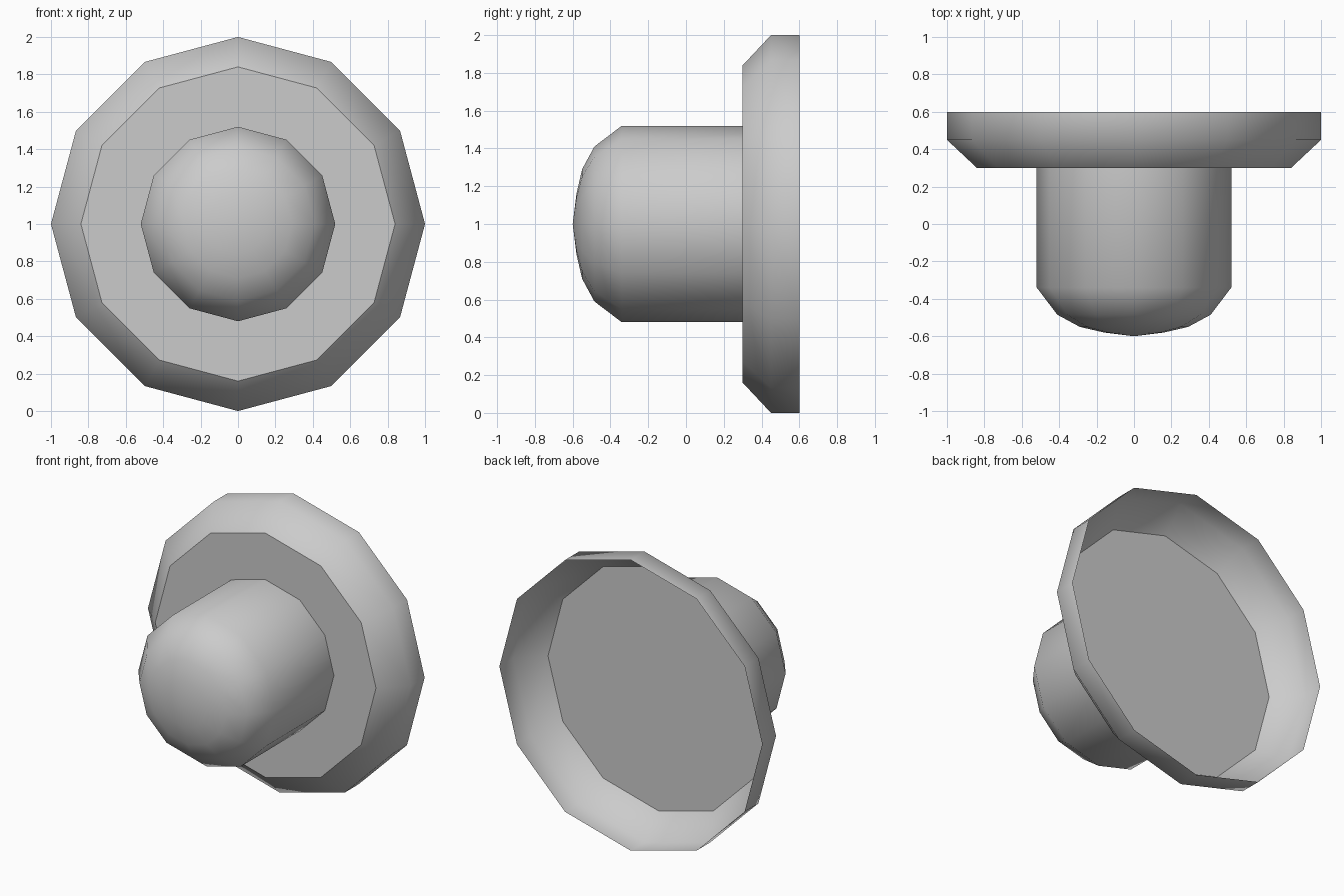
import bpy, bmesh, math

if "Cube" in bpy.data.objects:
    bpy.data.objects.remove(bpy.data.objects["Cube"])

SIDES = 12
AXIS_Z = 1.0


def lathe(name, profile, flat_cap=False):
    """Turn (y, radius) points around the horizontal y axis; radius 0 is a tip."""
    bm = bmesh.new()
    rings = []
    for y, r in profile:
        if r == 0:
            rings.append([bm.verts.new((0, y, AXIS_Z))] * SIDES)
            continue
        angles = [2 * math.pi * i / SIDES for i in range(SIDES)]
        rings.append([bm.verts.new((r * math.cos(a), y, AXIS_Z + r * math.sin(a)))
                      for a in angles])
    for a, b in zip(rings, rings[1:]):
        for i in range(SIDES):
            j = (i + 1) % SIDES
            corners = list(dict.fromkeys((a[i], a[j], b[j], b[i])))
            bm.faces.new(corners[::-1]).smooth = True
    if flat_cap:
        cap = bm.faces.new(rings[0])
        for e in cap.edges:
            e.smooth = False
    bm.normal_update()
    # Make the front end face -y
    front = min(bm.faces, key=lambda f: f.calc_center_median().y)
    if front.normal.y > 0:
        bmesh.ops.reverse_faces(bm, faces=bm.faces[:])
    bmesh.ops.recalc_face_normals(bm, faces=bm.faces[:])
    bm.normal_update()
    front = min(bm.faces, key=lambda f: f.calc_center_median().y)
    if front.normal.y > 0:
        bmesh.ops.reverse_faces(bm, faces=bm.faces[:])
    mesh = bpy.data.meshes.new(name)
    bm.to_mesh(mesh)
    bm.free()
    obj = bpy.data.objects.new(name, mesh)
    bpy.context.collection.objects.link(obj)
    return obj


# Shallow dish flange: flat front, chamfered rim, open at the back
lathe("flange", [(0.30, 0.84), (0.45, 1.0), (0.60, 1.0)], flat_cap=True)

# Domed stem that meets the flange front
lathe("domed_stem", [(-0.60, 0), (-0.58, 0.16), (-0.55, 0.29), (-0.485, 0.41),
                     (-0.34, 0.52), (0.30, 0.52)])
